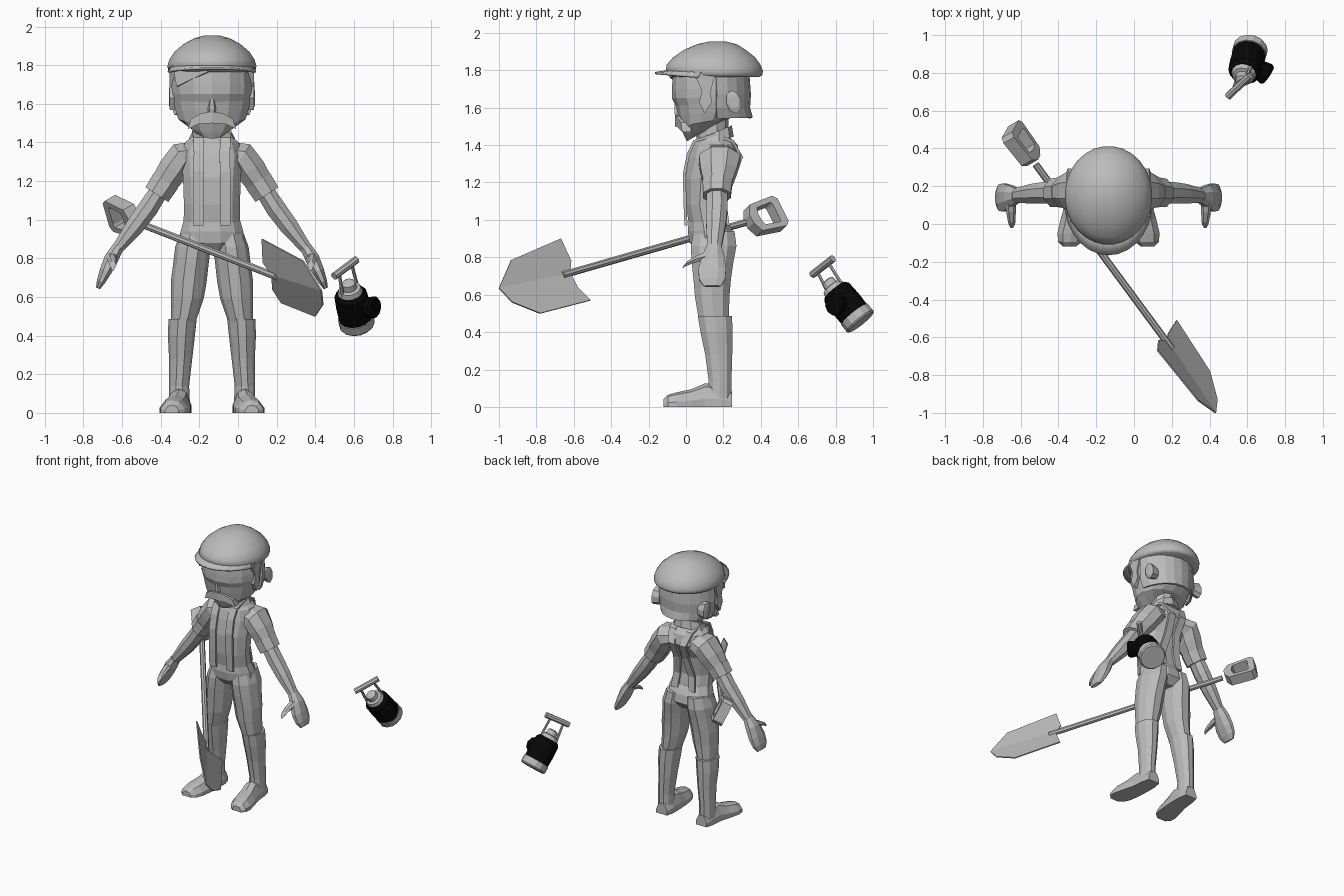
import bpy, bmesh, math
from mathutils import Vector as V

CX = -0.135  # centre line of the figure


def material(name, c):
    m = bpy.data.materials.new(name)
    m.diffuse_color = (c, c, c, 1)
    return m


GREY = material("clay_grey", 0.5)
BLACK = material("lamp_black", 0.002)


def make(name, verts, faces, mat=GREY, mirror=False, x=CX, thick=0, smooth=False):
    bm = bmesh.new()
    vs = [bm.verts.new(v) for v in verts]
    for f in faces:
        bm.faces.new([vs[i] for i in f])
    bmesh.ops.recalc_face_normals(bm, faces=bm.faces)
    me = bpy.data.meshes.new(name)
    bm.to_mesh(me)
    bm.free()
    me.materials.append(mat)
    for p in me.polygons:
        p.use_smooth = smooth
    ob = bpy.data.objects.new(name, me)
    ob.location.x = x
    bpy.context.collection.objects.link(ob)
    if thick:
        s = ob.modifiers.new("thickness", 'SOLIDIFY')
        s.thickness = thick
        s.offset = 0
    if mirror:
        ob.modifiers.new("mirror", 'MIRROR')
    return ob


def loft(name, rings, closed=True, **kw):
    """Skin a list of equal rings; closed rings get end caps."""
    n = len(rings[0])
    faces = []
    for r in range(len(rings) - 1):
        for i in range(n if closed else n - 1):
            j = (i + 1) % n
            faces.append((r * n + i, r * n + j, (r + 1) * n + j, (r + 1) * n + i))
    if closed:
        faces += [tuple(range(n)), tuple(range(len(rings) * n - n, len(rings) * n))]
    return make(name, [v for r in rings for v in r], faces, **kw)


def ring(c, u, v, n=10, a0=0.0):
    return [V(c) + V(u) * math.cos(a0 + math.tau * i / n) + V(v) * math.sin(a0 + math.tau * i / n)
            for i in range(n)]


def level(zf, zb, yf, yb, hw, n=12):
    """Ring given by front and back height, front and back depth, half width."""
    return ring((0, (yf + yb) / 2, (zf + zb) / 2), (hw, 0, 0), (0, (yb - yf) / 2, (zb - zf) / 2),
                n, math.pi / n)


def limb(path, n=8):
    """Rings across a path of (x, y, z, side radius, depth radius)."""
    out = []
    for i, p in enumerate(path):
        a, b = path[max(i - 1, 0)], path[min(i + 1, len(path) - 1)]
        t = V((b[0] - a[0], 0, b[2] - a[2])).normalized()
        out.append(ring(p[:3], V((-t.z, 0, t.x)) * p[3], (0, p[4], 0), n, math.pi / n))
    return out


def rod(name, a, b, r0, r1=None, n=8, mat=GREY):
    a, b = V(a), V(b)
    t = (b - a).normalized()
    u = t.orthogonal().normalized()
    w = t.cross(u)
    r1 = r1 or r0
    return loft(name, [ring(a, u * r0, w * r0, n), ring(b, u * r1, w * r1, n)], mat=mat, x=0)


# Head, neck and face
loft("head", [level(*r, n=14) for r in (
    (1.80, 1.80, -.07, .33, .205), (1.70, 1.70, -.075, .335, .215), (1.65, 1.66, -.075, .33, .212),
    (1.61, 1.64, -.055, .32, .208), (1.56, 1.59, -.045, .29, .195), (1.50, 1.55, -.03, .25, .178),
    (1.45, 1.53, -.01, .20, .125), (1.42, 1.51, .005, .16, .08))])
loft("neck", [level(1.38, 1.42, .06, .22, .085, 10), level(1.50, 1.56, .05, .23, .08, 10)])
loft("nose", [ring((0, y, z), (w, 0, 0), (0, d, 0), 6) for y, z, w, d in (
    (-.045, 1.64, .012, .02), (-.035, 1.575, .026, .032), (-.03, 1.55, .022, .03))])
outline = [(0, 1.56), (.06, 1.55), (.11, 1.52), (.125, 1.47), (.07, 1.495), (0, 1.50)]
loft("moustache", [[(x, y + x * x * 2.5, z) for x, z in outline] for y in (-.058, -.01)], mirror=True)
loft("ear", [ring((x, .255, 1.63), (0, .04 * s, .008), (0, -.015 * s, .062 * s), 8)
             for x, s in ((.16, .8), (.215, 1), (.222, .6))], mirror=True)

# Hair: a flared band round the back plus locks beside the face
hair = []
for z, rx, ry in ((1.80, .21, .205), (1.67, .218, .215), (1.60, .212, .21), (1.545, .19, .225)):
    hair.append([(rx * math.cos(a), .125 + ry * math.sin(a), z)
                 for a in (math.radians(10 + 160 * i / 10) for i in range(11))])
loft("back_hair", hair, closed=False, thick=.015)
loft("side_lock", [[(x, y, z) for y, z in ((.04, 1.79), (.16, 1.79), (.13, 1.68), (.14, 1.63),
                                         (.10, 1.57), (.07, 1.63), (.085, 1.69))]
                   for x in (.185, .219)], mirror=True)
make("fringe", [(-.18, .0, 1.69), (-.02, -.085, 1.765), (-.02, -.08, 1.80), (-.2, .02, 1.80)],
     [(0, 1, 2, 3)], thick=.015)

# Flat cap with a short peak
loft("cap", [level(z, z, f, b, w, 28) for z, f, b, w in (
    (1.765, -.07, .395, .215), (1.775, -.095, .41, .228), (1.795, -.11, .413, .232),
    (1.83, -.105, .40, .222), (1.87, -.07, .37, .195), (1.91, -.01, .32, .148),
    (1.94, .06, .27, .092), (1.955, .13, .21, .035))], smooth=True)
arc = [math.radians(190 + 160 * i / 12) for i in range(13)]
loft("cap_peak", [[(.215 * math.cos(a), .13 + .19 * math.sin(a), 1.80) for a in arc],
                  [(.228 * math.cos(a), .11 + .275 * math.sin(a), 1.757 - .028 * math.sin(a)) for a in arc]],
     closed=False, thick=.012, smooth=True)

# Shirt
loft("shirt", [level(z, z, f, b, w) for z, f, b, w in (
    (.96, .015, .225, .152), (1.08, -.005, .205, .15), (1.22, -.008, .23, .155),
    (1.33, .01, .295, .165), (1.40, .03, .28, .145), (1.45, .08, .23, .08))])
loft("collar", [ring((0, .14, 1.41), (.125, 0, 0), (0, .115, .035), 10, .314),
                ring((0, .145, 1.465), (.095, 0, 0), (0, .10, .04), 10, .314)])
loft("sleeve", limb([(.08, .18, 1.34, .07, .09), (.155, .18, 1.325, .085, .12), (.20, .175, 1.26, .085, .105),
                     (.25, .17, 1.185, .075, .08)]), mirror=True)
loft("sleeve_cuff", limb([(.24, .168, 1.20, .08, .086), (.285, .165, 1.13, .076, .08)]), mirror=True)
strap = [(.07, .0, .97), (.07, -.006, 1.1), (.068, -.008, 1.25), (.067, .012, 1.35), (.07, .045, 1.42),
         (.075, .15, 1.455), (.07, .25, 1.42), (.045, .297, 1.335), (.035, .245, 1.22), (.06, .21, 1.08),
         (.07, .225, .97)]
loft("suspender", [[(x - .027, y, z), (x + .027, y, z)] for x, y, z in strap],
     closed=False, thick=.016, mirror=True)

# Arms and hands
loft("forearm", limb([(.26, .165, 1.17, .05, .06), (.33, .165, 1.06, .056, .062), (.40, .16, .965, .052, .056),
                      (.50, .15, .835, .03, .038)]), mirror=True)
loft("hand", limb([(.485, .15, .86, .032, .042), (.52, .145, .80, .04, .065), (.55, .14, .735, .034, .08),
                   (.575, .14, .68, .024, .075), (.59, .14, .645, .012, .05)]), mirror=True)
loft("thumb", [ring(c, (r, 0, 0), (0, r * .5, r), 6) for c, r in (
    ((.52, .12, .81), .03), ((.515, .05, .79), .024), ((.512, .0, .765), .018),
    ((.512, -.018, .745), .008))], mirror=True)

# Trousers
loft("trouser_top", [level(z, z, f, b, w) for z, f, b, w in (
    (1.0, .012, .22, .15), (.94, .005, .255, .168), (.88, .015, .265, .175), (.83, .06, .22, .10))])
loft("trouser_leg", [ring((x, y, z), (rx, 0, 0), (0, ry, 0), 10) for x, y, z, rx, ry in (
    (.085, .15, .94, .075, .115), (.098, .148, .86, .092, .128), (.108, .142, .78, .092, .118),
    (.12, .14, .68, .093, .105), (.128, .14, .59, .085, .097), (.145, .147, .49, .067, .087),
    (.15, .15, .45, .06, .08))], mirror=True)

# Boots
loft("boot_shaft", [ring((x, y, z), (rx, 0, 0), (0, ry, 0), 10) for x, y, z, rx, ry in (
    (.152, .155, .485, .073, .096), (.158, .163, .40, .07, .09), (.162, .175, .28, .06, .076),
    (.17, .182, .14, .052, .064), (.168, .18, .03, .055, .066))], mirror=True)
foot = []
for y, x, w, h in ((.247, .165, .045, .08), (.19, .165, .058, .12), (.10, .17, .062, .125), (.03, .182, .07, .095),
                   (-.05, .197, .074, .078), (-.095, .204, .062, .065), (-.12, .207, .035, .04)):
    foot.append([(x - w, y, 0), (x + w, y, 0), (x + w, y, h * .35), (x + w * .6, y, h * .85), (x, y, h),
                 (x - w * .6, y, h * .85), (x - w, y, h * .35)])
loft("boot_foot", foot, mirror=True)

# Shovel
rod("shovel_shaft", (-.52, .315, .985), (.20, -.66, .705), .019)
make("shovel_blade", [(.175, -.62, .715), (.13, -.615, .78), (.125, -.67, .90), (.34, -.935, .785),
                      (.432, -1.0, .635), (.44, -.93, .56), (.40, -.78, .50), (.225, -.51, .57),
                      (.18, -.58, .64)],
     [(0, 1, 2, 3, 4), (0, 4, 5, 6, 7, 8)], x=0, thick=.008)
out = V((-.59, .79, .23)).normalized()
wide = V((.26, .42, -.87))
wide = (wide - out * wide.dot(out)).normalized()
deep = out.cross(wide)
base = V((-.53, .335, .99))


def frame(a, b, d):
    return base + out * a + wide * b + deep * d


# D grip: outer and inner outlines bridged into a frame
outer = [(0, -.025), (.03, -.08), (.19, -.092), (.215, -.07), (.215, .07), (.19, .092), (.03, .08), (0, .025)]
inner = [(.055, -.02), (.065, -.052), (.165, -.06), (.17, -.045), (.17, .045), (.165, .06), (.065, .052),
         (.055, .02)]
pts = [frame(a, b, d) for d in (-.036, .036) for o in (outer, inner) for a, b in o]
fs = []
for i in range(8):
    j = (i + 1) % 8
    for p, q in ((0, 8), (8, 24), (24, 16), (16, 0)):
        fs.append((p + i, p + j, q + j, q + i))
make("shovel_grip", pts, fs, x=0)

# Lantern: stacked turned sections along a tilted axis
top, bottom = V((.573, .765, .663)), V((.618, .935, .452))
axis = (bottom - top).normalized()
bar_a, bar_b = V((.497, .675, .707)), V((.613, .785, .793))
side = (bar_b - bar_a).normalized()
side = (side - axis * side.dot(axis)).normalized()
face = axis.cross(side)


def turned(name, profile, mat=GREY, n=14):
    loft(name, [ring(top + axis * h, side * r, face * r, n) for h, r in profile], mat=mat, x=0)


turned("lantern_cap", [(-.02, .02), (-.012, .036), (.02, .04), (.025, .058), (.05, .066), (.07, .066)])
turned("lantern_body", [(.05, .07), (.07, .086), (.15, .09), (.225, .088)], BLACK)
turned("lantern_base", [(.215, .08), (.22, .093), (.265, .093), (.275, .085)])
rod("lantern_handle", bar_a, bar_b, .02)
for s in (-1, 1):
    mid = (bar_a + bar_b) / 2 + side * s * .05
    rod("lantern_post", mid, top + axis * .07 + side * s * .06, .009, n=6)
rod("lantern_lens", (.61, .85, .56), (.70, .795, .545), .04, .06, 10, BLACK)
rod("lantern_lens_rim", (.70, .795, .545), (.712, .787, .543), .06, .052, 10, BLACK)
